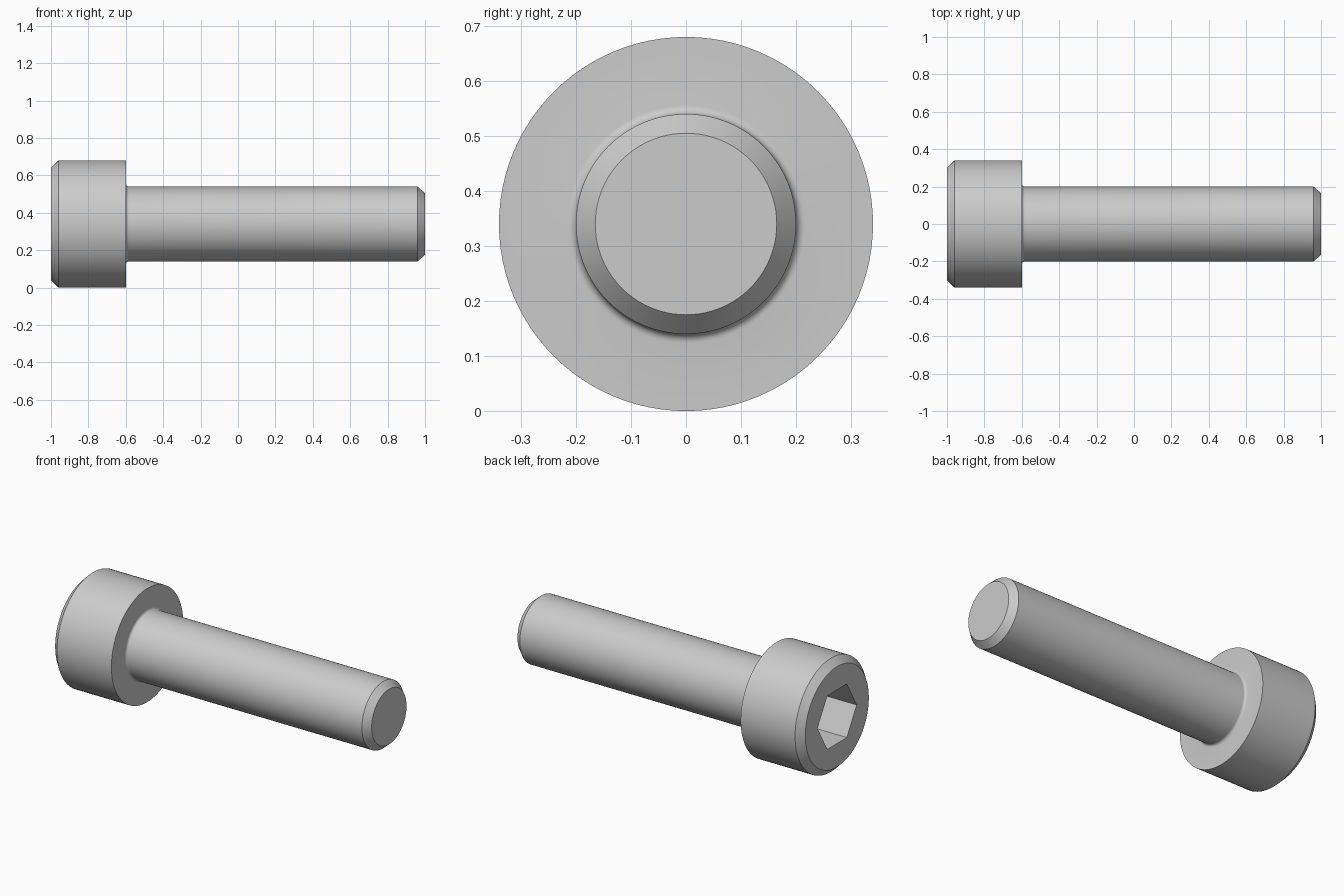
import bpy, bmesh
from math import sin, cos, pi, radians

if "Cube" in bpy.data.objects:
    bpy.data.objects.remove(bpy.data.objects["Cube"])

AXIS_Z = 0.34      # centre line height = head radius
SEGMENTS = 96


def loft_along_x(name, profile, segments):
    """Closed solid of revolution around the bolt axis from (x, radius) pairs."""
    bm = bmesh.new()
    rings = []
    for x, r in profile:
        rings.append([bm.verts.new((x, r * cos(2 * pi * i / segments),
                                    AXIS_Z + r * sin(2 * pi * i / segments)))
                      for i in range(segments)])
    for a, b in zip(rings, rings[1:]):
        for i in range(segments):
            j = (i + 1) % segments
            bm.faces.new((a[i], a[j], b[j], b[i]))
    bm.faces.new(rings[0])
    bm.faces.new(rings[-1])
    bmesh.ops.recalc_face_normals(bm, faces=bm.faces)
    mesh = bpy.data.meshes.new(name)
    bm.to_mesh(mesh)
    bm.free()
    obj = bpy.data.objects.new(name, mesh)
    bpy.context.collection.objects.link(obj)
    return obj


# Head, small fillet under the head, shank and chamfered tip
fillet = 0.016
profile = [(-1.0, 0.30), (-0.96, 0.34), (-0.6, 0.34)]
for k in range(7):
    t = k / 6 * pi / 2
    profile.append((-0.6 + fillet * (1 - cos(t)), 0.2 + fillet * (1 - sin(t))))
profile += [(0.96, 0.2), (1.0, 0.165)]
bolt = loft_along_x("socket_head_bolt", profile, SEGMENTS)

# Hexagonal socket, flats at top and bottom
hex_r = 0.16 / cos(pi / 6)
cutter = loft_along_x("hex_socket_cutter", [(-1.1, hex_r), (-0.8, hex_r)], 6)
cutter.hide_render = True

bpy.context.view_layer.objects.active = bolt
bolt.select_set(True)
cut = bolt.modifiers.new("hex_socket", 'BOOLEAN')
cut.operation = 'DIFFERENCE'
cut.solver = 'EXACT'
cut.object = cutter
bpy.ops.object.modifier_apply(modifier=cut.name)
bpy.data.objects.remove(cutter, do_unlink=True)

# Smooth round surfaces, crisp edges
bpy.ops.object.shade_smooth_by_angle(angle=radians(30))
